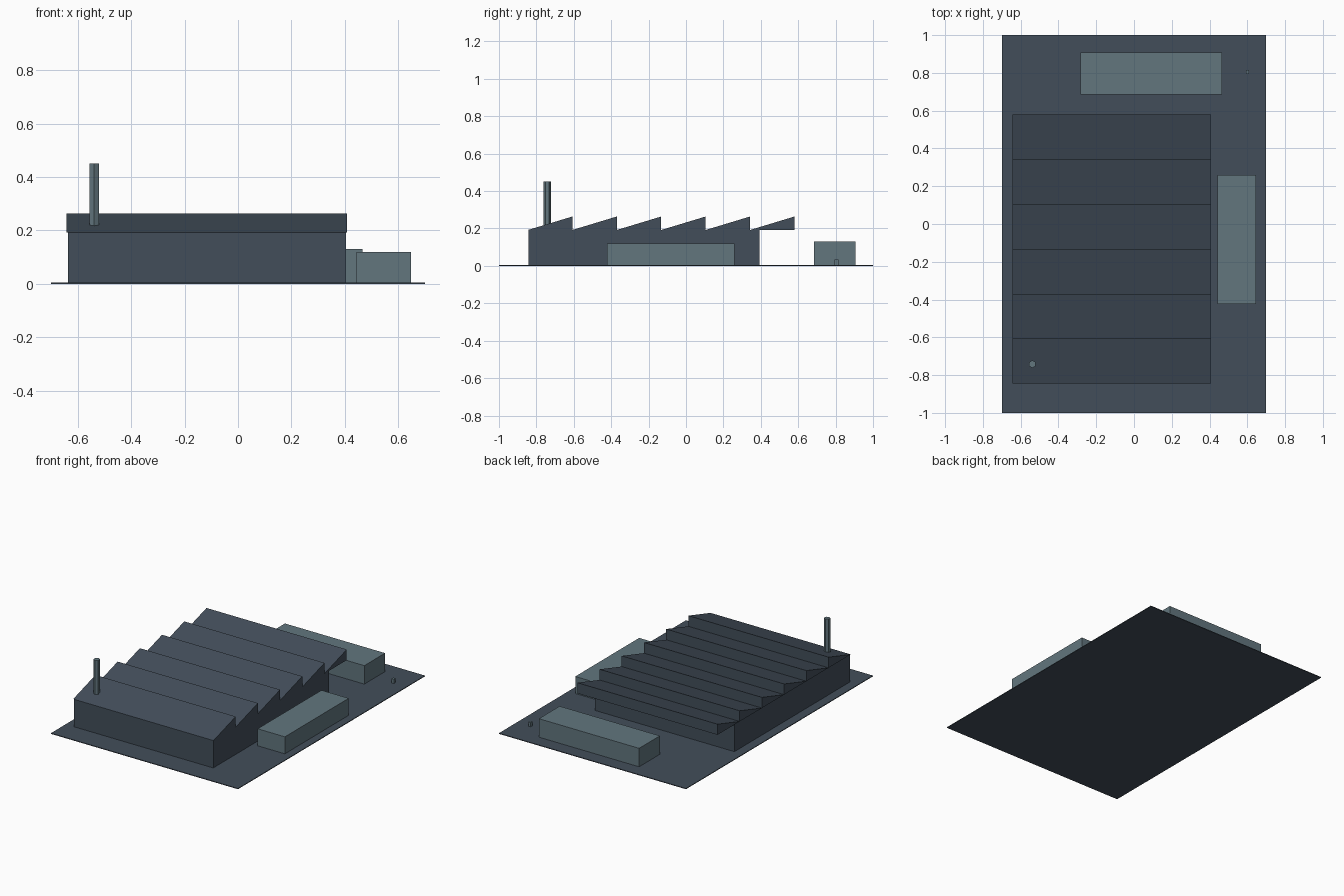
import bpy
import bmesh
import math
from mathutils import Matrix, Vector

if "Cube" in bpy.data.objects:
    bpy.data.objects.remove(bpy.data.objects["Cube"])


def material(name, rgb):
    mat = bpy.data.materials.new(name)
    mat.use_nodes = True
    mat.diffuse_color = (*rgb, 1)
    mat.node_tree.nodes["Principled BSDF"].inputs["Base Color"].default_value = (*rgb, 1)
    return mat


dark_slate = material("dark slate", (0.055, 0.076, 0.102))
pale_slate = material("pale slate", (0.122, 0.18, 0.208))


def finish(name, bm, mat):
    bmesh.ops.recalc_face_normals(bm, faces=bm.faces)
    mesh = bpy.data.meshes.new(name)
    bm.to_mesh(mesh)
    bm.free()
    mesh.materials.append(mat)
    obj = bpy.data.objects.new(name, mesh)
    bpy.context.collection.objects.link(obj)
    return obj


def box(name, low, high, mat):
    low, high = Vector(low), Vector(high)
    bm = bmesh.new()
    place = Matrix.Translation((low + high) / 2) @ Matrix.Diagonal((*(high - low), 1))
    bmesh.ops.create_cube(bm, size=1, matrix=place)
    return finish(name, bm, mat)


# Yard slab and main hall
GROUND = 0.005
box("yard", (-0.7, -1, 0), (0.7, 1, GROUND), dark_slate)
box("main_hall", (-0.637, -0.843, GROUND), (0.405, 0.392, 0.192), dark_slate)

# Sawtooth roof: wedges rising toward the back, the last one overhanging
TEETH, START, PITCH = 6, -0.845, 0.2375
for i in range(TEETH):
    y0 = START + i * PITCH
    y1 = y0 + PITCH
    bm = bmesh.new()
    profile = [(y0, 0.192), (y1, 0.192), (y1, 0.264)]
    side = bm.faces.new([bm.verts.new((-0.642, y, z)) for y, z in profile])
    swept = bmesh.ops.extrude_face_region(bm, geom=[side])["geom"]
    bmesh.ops.translate(bm, vec=(1.05, 0, 0),
                        verts=[v for v in swept if isinstance(v, bmesh.types.BMVert)])
    finish(f"roof_tooth_{i + 1}", bm, dark_slate)

# Low outbuildings
box("side_shed", (0.443, -0.423, GROUND), (0.647, 0.26, 0.12), pale_slate)
box("back_shed", (-0.284, 0.685, GROUND), (0.466, 0.907, 0.13), pale_slate)

# Hexagonal chimney
bm = bmesh.new()
bmesh.ops.create_cone(bm, cap_ends=True, segments=6, radius1=0.02, radius2=0.02, depth=0.235,
                      matrix=Matrix.Translation((-0.538, -0.742, 0.3325))
                      @ Matrix.Rotation(math.radians(30 * 2), 4, "Z"))
finish("chimney", bm, pale_slate)

# Small yard post
box("yard_post", (0.594, 0.795, GROUND), (0.61, 0.815, 0.034), pale_slate)
